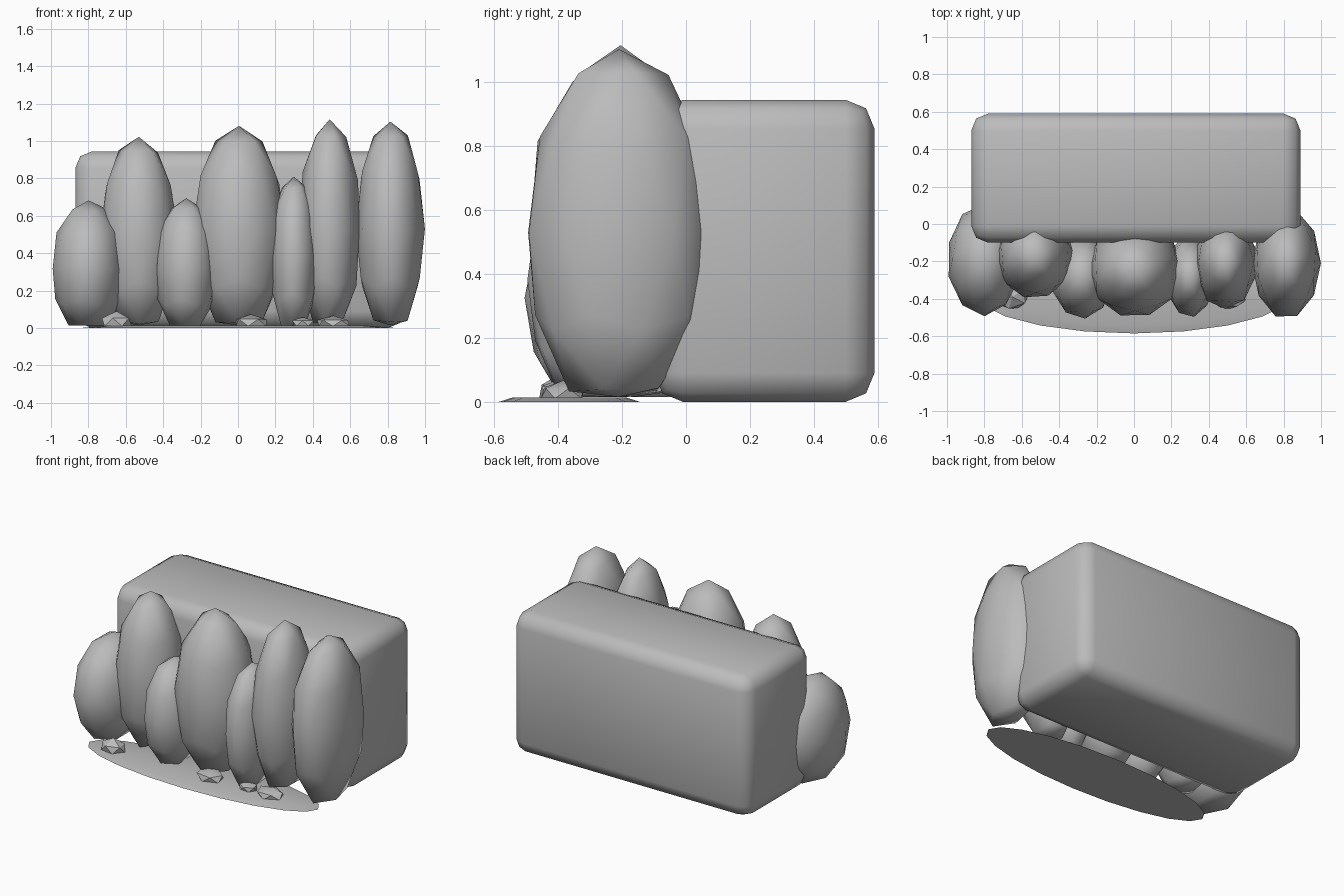
import bpy, bmesh, random
from math import radians
from mathutils import Matrix, Vector

random.seed(4)
cube = bpy.data.objects.get("Cube")
if cube:
    bpy.data.objects.remove(cube, do_unlink=True)

grey = bpy.data.materials.new("stone grey")
grey.use_nodes = True
grey.diffuse_color = (0.5, 0.5, 0.5, 1)
grey.node_tree.nodes["Principled BSDF"].inputs["Base Color"].default_value = (0.5, 0.5, 0.5, 1)


def add_object(name, bm, angle):
    bmesh.ops.recalc_face_normals(bm, faces=bm.faces)
    mesh = bpy.data.meshes.new(name)
    bm.to_mesh(mesh)
    bm.free()
    mesh.materials.append(grey)
    obj = bpy.data.objects.new(name, mesh)
    bpy.context.collection.objects.link(obj)
    bpy.ops.object.select_all(action='DESELECT')
    obj.select_set(True)
    bpy.context.view_layer.objects.active = obj
    bpy.ops.object.shade_smooth_by_angle(angle=radians(angle))
    return obj


def rock(name, centre, radii, detail, turn, floor, rough, angle):
    """Faceted ellipsoid with slight irregularity, flattened where it meets the ground."""
    bm = bmesh.new()
    bmesh.ops.create_icosphere(bm, subdivisions=detail, radius=1,
                               matrix=Matrix.Rotation(radians(turn), 4, 'Z'))
    for v in bm.verts:
        p = v.co * random.uniform(1 - rough, 1 + rough)
        v.co = Vector(c + r * k for c, r, k in zip(centre, radii, p))
        v.co.z = max(v.co.z, floor)
    return add_object(name, bm, angle)


# Rounded rear block
bm = bmesh.new()
bmesh.ops.create_cube(bm, size=1)
bmesh.ops.scale(bm, vec=(1.76, 0.69, 0.945), verts=bm.verts)
bmesh.ops.translate(bm, vec=(0.01, 0.245, 0.4725), verts=bm.verts)
bmesh.ops.bevel(bm, geom=bm.edges[:], offset=0.09, segments=2, profile=0.5, affect='EDGES')
add_object("rear_block", bm, 50)

# Standing stones: x, y, half width, half depth, top height, turn
stones = [
    (-0.80, -0.19, 0.20, 0.30, 0.685, 0),
    (-0.53, -0.17, 0.21, 0.23, 1.025, 20),
    (-0.277, -0.28, 0.17, 0.225, 0.70, 5),
    (0.005, -0.245, 0.25, 0.255, 1.08, 18),
    (0.298, -0.28, 0.132, 0.22, 0.815, 10),
    (0.49, -0.205, 0.17, 0.25, 1.11, 0),
    (0.815, -0.21, 0.184, 0.295, 1.11, 18),
]
for i, (x, y, w, d, top, turn) in enumerate(stones, 1):
    r = (top + 0.05) / 2
    rock(f"standing_stone_{i}", (x, y, top - r), (w, d, r), 2, turn, 0.015, 0.015, 60)

# Thin oval ground slab with a low dome
bm = bmesh.new()
bmesh.ops.create_cone(bm, cap_ends=True, segments=20, radius1=1, radius2=0.8, depth=0.014,
                      matrix=Matrix.Translation((0, 0, 0.007)))
bmesh.ops.scale(bm, vec=(0.85, 0.22, 1), verts=bm.verts)
bmesh.ops.translate(bm, vec=(0, -0.365, 0), verts=bm.verts)
add_object("ground_slab", bm, 40)

# Pebbles at the foot of the stones: x, y, half width, height
pebbles = [(-0.65, -0.39, 0.085, 0.085), (0.07, -0.39, 0.095, 0.075),
           (0.35, -0.39, 0.065, 0.06), (0.51, -0.385, 0.095, 0.065)]
for i, (x, y, w, h) in enumerate(pebbles, 1):
    rock(f"pebble_{i}", (x, y, 0.025), (w, w * 0.8, h - 0.025), 1, 40 * i, 0.01, 0.1, 30)
